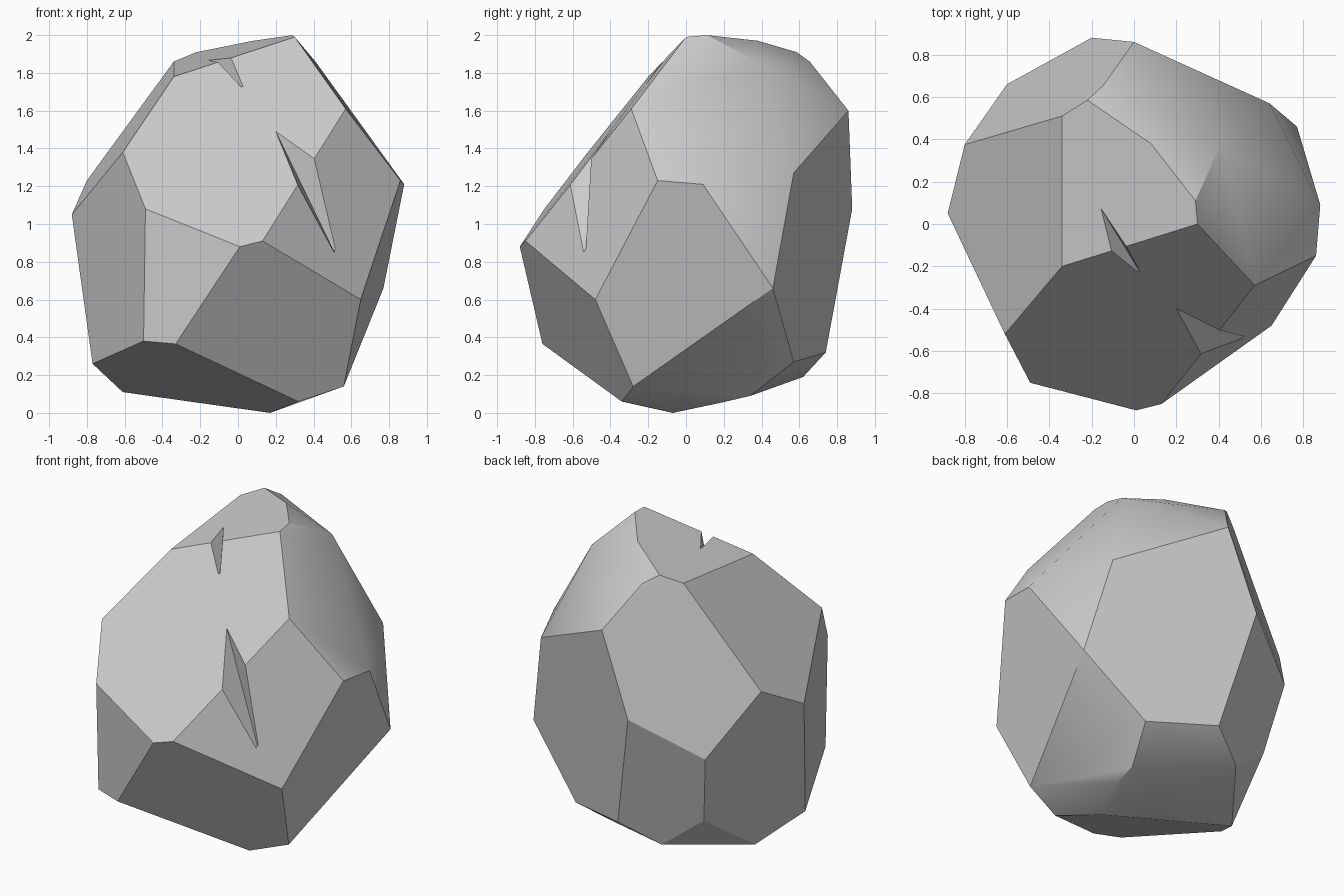
import bpy, bmesh, math
from mathutils import Vector

if "Cube" in bpy.data.objects:
    bpy.data.objects.remove(bpy.data.objects["Cube"])


def hull(name, points):
    """Convex solid around a few corner points."""
    bm = bmesh.new()
    for p in points:
        bm.verts.new(p)
    res = bmesh.ops.convex_hull(bm, input=bm.verts)
    loose = [v for v in bm.verts if not v.link_faces]
    bmesh.ops.delete(bm, geom=loose, context='VERTS')
    bmesh.ops.recalc_face_normals(bm, faces=bm.faces)
    me = bpy.data.meshes.new(name)
    bm.to_mesh(me)
    bm.free()
    ob = bpy.data.objects.new(name, me)
    bpy.context.collection.objects.link(ob)
    return ob


# Rock body: chiselled corners, from crown to base
crown = [(.30, 0, 1.99), (.29, .11, 2), (.08, .38, 1.97), (-.22, .585, 1.91),
         (-.145, .655, 1.86), (-.34, .51, 1.86), (-.34, -.20, 1.78), (.41, .375, 1.86)]
shoulder = [(.57, -.29, 1.61), (0, .86, 1.60), (-.61, -.52, 1.38), (.64, .57, 1.27),
            (.86, -.15, 1.23), (.88, .09, 1.21), (-.80, .375, 1.23)]
waist = [(-.49, -.75, 1.08), (.01, -.88, .88), (.13, -.85, .91), (-.88, .05, 1.05),
         (-.20, .88, 1.08), (-.60, .66, .845), (.77, .46, .66), (.65, -.48, .60)]
base = [(-.33, -.76, .365), (-.50, -.713, .38), (-.77, -.12, .26), (-.52, .56, .39),
        (-.03, .74, .32), (.39, .57, .27), (-.26, .62, .19), (-.61, .165, .11),
        (.56, -.28, .14), (.32, -.34, .06), (.30, .34, .09), (.30, .19, .055), (.17, -.07, 0)]
rock = hull("rock", crown + shoulder + waist + base)


# V-shaped chips: groove line from a to b, opening at edge points c and d
def chip(name, a, b, c, d):
    a, b, c, d = map(Vector, (a, b, c, d))
    m = (a + b) / 2
    cutter = hull(name, [a, b, m + (c - m) * 2, m + (d - m) * 2])
    cutter.hide_render = True
    mod = rock.modifiers.new(name, 'BOOLEAN')
    mod.operation = 'DIFFERENCE'
    mod.solver = 'EXACT'
    mod.object = cutter
    return cutter


cutters = [
    chip("crown_chip", (-.16, .08, 1.87), (.03, -.23, 1.71), (-.11, -.12, 1.86), (-.04, -.10, 1.88)),
    chip("front_chip", (.20, -.40, 1.49), (.52, -.53, .83), (.32, -.61, 1.20), (.40, -.50, 1.35)),
]

# Bake the chips, then merge nearly flat facets
dg = bpy.context.evaluated_depsgraph_get()
dg.update()
baked = bpy.data.meshes.new_from_object(rock.evaluated_get(dg))
rock.modifiers.clear()
rock.data = baked
for c in cutters:
    bpy.data.objects.remove(c)
bm = bmesh.new()
bm.from_mesh(baked)
bmesh.ops.dissolve_limit(bm, angle_limit=math.radians(5), verts=bm.verts, edges=bm.edges)
bm.to_mesh(baked)
bm.free()

# Crisp facets, soft shallow edges
bpy.ops.object.select_all(action='DESELECT')
rock.select_set(True)
bpy.context.view_layer.objects.active = rock
bpy.ops.object.shade_smooth_by_angle(angle=math.radians(30))
